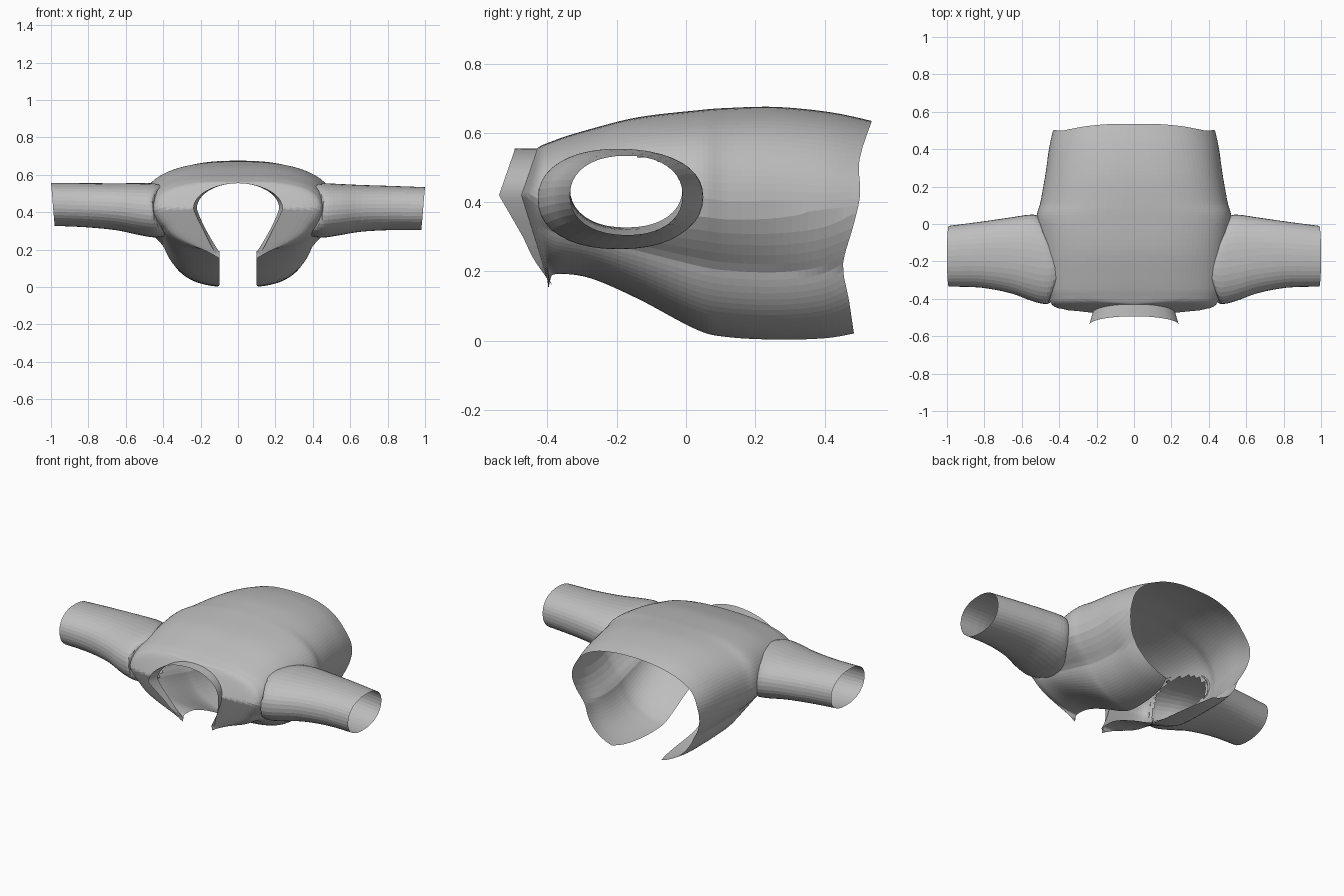
import bpy, bmesh, math

old = bpy.data.objects.get("Cube")
if old:
    bpy.data.objects.remove(old, do_unlink=True)

cloth = bpy.data.materials.new("grey_cloth")
cloth.use_nodes = True
GREY = (0.52, 0.52, 0.52, 1)
cloth.diffuse_color = GREY
cloth.node_tree.nodes["Principled BSDF"].inputs["Base Color"].default_value = GREY


def spline(keys, steps):
    """Catmull-Rom resampling of a list of equal-length tuples."""
    out = []
    for i in range(len(keys) - 1):
        a, b, c, d = (keys[max(0, min(len(keys) - 1, i + k))] for k in (-1, 0, 1, 2))
        for s in range(steps):
            t = s / steps
            out.append(tuple(q + 0.5 * t * (r - p + t * (2*p - 5*q + 4*r - u + t * (3*(q - r) + u - p)))
                             for p, q, r, u in zip(a, b, c, d)))
    return out + [keys[-1]]


def lerp(table, v):
    for (a, fa), (b, fb) in zip(table, table[1:]):
        if v <= b:
            return fa + (fb - fa) * max(0, (v - a) / (b - a))
    return table[-1][1]


def loft(name, rows, closed=False, cut=None):
    """Skin rows of points into an open sheet or tube."""
    bm = bmesh.new()
    grid = [[bm.verts.new(p) for p in row] for row in rows]
    n = len(rows[0])
    for r0, r1 in zip(grid, grid[1:]):
        for i in range(n if closed else n - 1):
            j = (i + 1) % n
            bm.faces.new((r0[i], r0[j], r1[j], r1[i]))
    if cut:
        bmesh.ops.delete(bm, geom=[f for f in bm.faces if cut(f.calc_center_median())], context='FACES')
    bmesh.ops.recalc_face_normals(bm, faces=bm.faces[:])
    mesh = bpy.data.meshes.new(name)
    bm.to_mesh(mesh)
    bm.free()
    mesh.materials.append(cloth)
    ob = bpy.data.objects.new(name, mesh)
    bpy.context.collection.objects.link(ob)


def power(v, e):
    return math.copysign(abs(v) ** e, v)


# Torso: y, half width, top z, bottom z, widest z, slit half width,
# upper squareness, lower squareness, lower width factor
sections = spline([
    (-0.45, 0.22, 0.555, 0.07, 0.42, 0.10, 2.0, 1.2, 1.0),
    (-0.43, 0.41, 0.565, 0.17, 0.41, 0.10, 2.6, 2.0, 0.94),
    (-0.38, 0.46, 0.58, 0.19, 0.40, 0.10, 2.8, 2.5, 0.90),
    (-0.28, 0.485, 0.61, 0.18, 0.39, 0.10, 2.8, 2.7, 0.87),
    (-0.14, 0.50, 0.645, 0.12, 0.39, 0.10, 2.8, 2.8, 0.84),
    (0.03, 0.52, 0.665, 0.03, 0.39, 0.10, 2.7, 2.8, 0.80),
    (0.12, 0.50, 0.672, 0.008, 0.38, 0.10, 2.6, 2.8, 0.81),
    (0.26, 0.475, 0.675, 0.0, 0.38, 0.11, 2.5, 2.9, 0.83),
    (0.40, 0.455, 0.66, 0.0, 0.37, 0.135, 2.4, 2.8, 0.87),
    (0.50, 0.435, 0.635, 0.005, 0.36, 0.17, 2.3, 2.6, 0.90),
], 6)
hem_wave = spline([(0.02, -0.015), (0.12, -0.03), (0.22, -0.047), (0.32, -0.02),
                   (0.42, 0.003), (0.52, 0.0), (0.63, 0.035)], 3)
neck_wave = [(0.18, 0.05), (0.42, -0.025), (0.55, 0.02)]
AROUND = 90


def tuck(waist, s):
    """Narrowing of the torso below its widest line."""
    return 1 - (1 - waist) * min(1, max(0, -3 * s))


rows = []
for y, w, top, bottom, mid, slit, up, low, waist in sections:
    end = math.acos(min(1, (slit / (w * waist)) ** (low / 2)))
    row = []
    for i in range(AROUND + 1):
        a = -end + (math.pi + 2 * end) * i / AROUND
        c, s = math.cos(a), math.sin(a)
        n, height = (up, top - mid) if s > 0 else (low, mid - bottom)
        z = mid + power(s, 2 / n) * height
        x = power(c, 2 / n) * w * tuck(waist, s)
        hem = max(0, (y - 0.2) / 0.3) ** 2
        neck = max(0, (-0.36 - y) / 0.09)
        row.append((x, y + hem * lerp(hem_wave, z) + neck * lerp(neck_wave, z), z))
    rows.append(row)


def torso_x(y, z):
    """Half width of the torso at a given depth and height."""
    _, w, top, bottom, mid, _, up, low, waist = min(sections, key=lambda k: abs(k[0] - y))
    n, height = (up, top - mid) if z > mid else (low, mid - bottom)
    h = min(0.99, abs(z - mid) / height)
    s = math.copysign(h ** (n / 2), z - mid)
    return (1 - h ** n) ** (1 / n) * w * tuck(waist, s)


def in_armhole(p):
    return abs(p.x) > 0.25 and ((p.y + 0.185) / 0.198) ** 2 + ((p.z - 0.41) / 0.128) ** 2 < 1


loft("torso", rows, cut=in_armhole)

# Collar: flares forward from the neck edge of the torso
flare = [(0.18, 0.02), (0.25, -0.02), (0.42, -0.065), (0.55, -0.065)]
loft("collar", [rows[0], [(x * 1.09, y + lerp(flare, z), z - 0.03 * max(0, (0.3 - z) / 0.12))
                          for x, y, z in rows[0]]])

# Sleeves: x, front y, back y, bottom z, top z, how far the ring follows the torso
cuffs = [
    (0.43, -0.40, 0.025, 0.27, 0.55, 1.0),
    (0.47, -0.428, 0.04, 0.265, 0.555, 0.45),
    (0.55, -0.41, 0.05, 0.28, 0.553, 0.0),
    (0.66, -0.37, 0.035, 0.30, 0.55, 0.0),
    (0.82, -0.34, 0.012, 0.312, 0.548, 0.0),
    (0.99, -0.335, -0.01, 0.316, 0.545, 0.0),
]
for side, name in ((1, "left_sleeve"), (-1, "right_sleeve")):
    rings = []
    for x, y0, y1, z0, z1, follow in spline(cuffs, 4):
        drop = 0.011 * side * (x - 0.43) / 0.56
        ring = []
        for i in range(40):
            a = math.tau * i / 40
            c, s = math.cos(a), math.sin(a)
            y = (y0 + y1) / 2 + power(c, 0.9) * (y1 - y0) / 2
            z = (z0 + z1) / 2 + power(s, 0.9) * (z1 - z0) / 2
            lean = max(0, follow) * (torso_x(y, z) - 0.43) + 0.01 * s * (x - 0.43) / 0.56
            ring.append((side * (x + lean), y, z - drop))
        rings.append(ring)
    loft(name, rings, closed=True)
